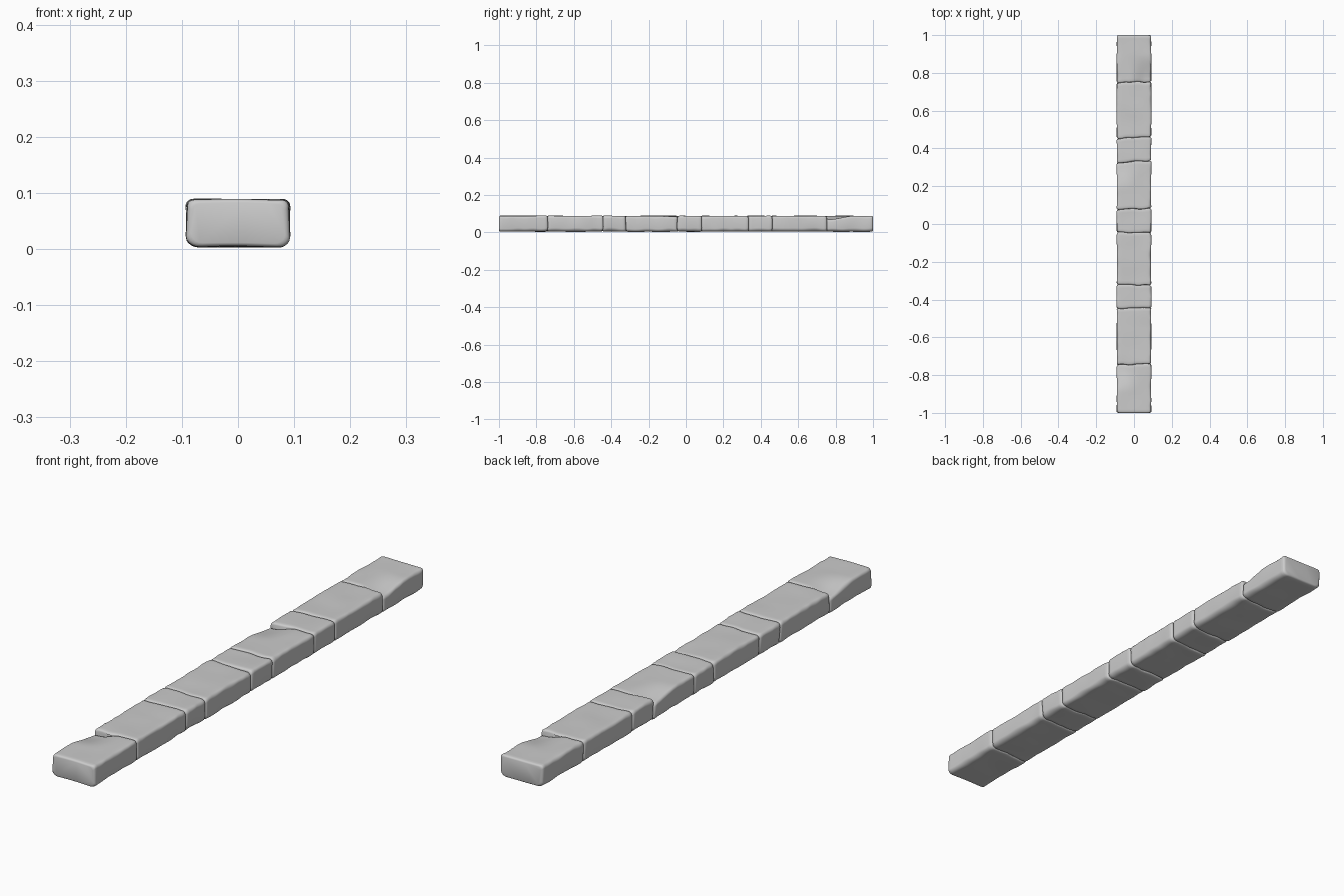
import bpy, bmesh, math
from mathutils import Vector, noise

if "Cube" in bpy.data.objects:
    bpy.data.objects.remove(bpy.data.objects["Cube"])

HALF_W, TOP, BOTTOM = 0.091, 0.088, 0.004
# joints between stones, and the slant of each joint across x
JOINTS = [-1.0, -0.742, -0.445, -0.322, -0.045, 0.081, 0.33, 0.457, 0.75, 1.0]
SLANT = [0, 0.03, 0.02, -0.015, 0.01, 0.01, 0.06, 0.04, 0.03, 0]
# worn corners: stone index -> (y, side of x, depth)
WORN = {0: (-0.742, -1, 0.02), 5: (0.33, -1, 0.018), 8: (0.75, 1, 0.02), 3: (0.0, 1, 0.006)}


def rnd(a, b, c):
    return noise.noise(Vector((a, b, c)))


def smooth(t):
    t = max(0.0, min(1.0, t))
    return t * t * (3 - 2 * t)


def section(inset, seed, y):
    """Rounded outline: finely rounded top corners, wide chamfer at the base."""
    w = HALF_W - inset
    z0, z1 = BOTTOM + inset * 0.7, TOP - inset * 0.7
    pts = []
    for sx, sz, a0 in ((1, 1, 0), (-1, 1, 90), (-1, -1, 180), (1, -1, 270)):
        n = rnd(seed + sx * 3, y * 16, sz * 5)
        if sz > 0:
            rx = rz = 0.011 + 0.009 * abs(n)
        else:
            rx, rz = 0.023 + 0.010 * n, 0.019 + 0.007 * n
        cx = sx * (w - rx)
        cz = z1 - rz if sz > 0 else z0 + rz
        for k in range(6):
            a = math.radians(a0 + 18 * k)
            pts.append((cx + rx * math.cos(a), cz + rz * math.sin(a)))
        # intermediate points along the broad top and bottom faces
        if a0 in (0, 180):
            ex = -pts[-1][0]
            for k in range(1, 10):
                t = k / 10
                pts.append((pts[-k][0] * (1 - t) + ex * t, pts[-1][1]))
    return pts


def make_stone(i):
    y0, y1 = JOINTS[i], JOINTS[i + 1]
    length, seed = y1 - y0, i * 7.3 + 1.7
    n = max(8, round(length / 0.012))
    edge = [(0, 0.009), (0.0015, 0.0045), (0.004, 0.0018), (0.008, 0)]
    stations = edge + [(0.008 + (length - 0.016) * k / n, 0) for k in range(1, n)]
    stations += [(length - d, s) for d, s in reversed(edge)]
    bm = bmesh.new()
    rings = []
    for d, inset in stations:
        ring, t = [], d / length
        for x, z in section(inset, seed, y0 + d):
            h = z / TOP
            # wandering joint lines
            s0 = SLANT[i] * x + (0.007 * rnd(x * 22, z * 14, i * 3.1) if i > 0 else 0)
            s1 = SLANT[i + 1] * x + (0.007 * rnd(x * 22, z * 14, (i + 1) * 3.1) if i < 8 else 0)
            y = y0 + d + s0 * (1 - t) + s1 * t
            # gentle hand-cut unevenness
            nx = x + math.copysign(0.003, x) * rnd(y * 11, z * 20, seed) * min(1, abs(x) / 0.06)
            nz = z + 0.0025 * rnd(x * 9, y * 9, seed + 4)
            if i in WORN:
                wy, side, depth = WORN[i]
                fall = smooth(1 - abs(y - wy) / 0.15) * smooth((side * x + 0.02) / 0.09)
                nz -= depth * fall * smooth(h)
            ring.append(bm.verts.new((nx, y, max(0, nz))))
        rings.append(ring)
    for a, b in zip(rings, rings[1:]):
        for k in range(len(a)):
            j = (k + 1) % len(a)
            bm.faces.new((a[k], a[j], b[j], b[k]))
    bm.faces.new(rings[0])
    bm.faces.new(rings[-1])
    bmesh.ops.recalc_face_normals(bm, faces=bm.faces)
    me = bpy.data.meshes.new(f"curb_stone_{i + 1}")
    bm.to_mesh(me)
    bm.free()
    ob = bpy.data.objects.new(me.name, me)
    bpy.context.collection.objects.link(ob)
    return ob


# row of nine curb stones
stones = [make_stone(i) for i in range(len(JOINTS) - 1)]
for ob in stones:
    ob.select_set(True)
bpy.context.view_layer.objects.active = stones[0]
bpy.ops.object.shade_smooth_by_angle(angle=math.radians(40))
